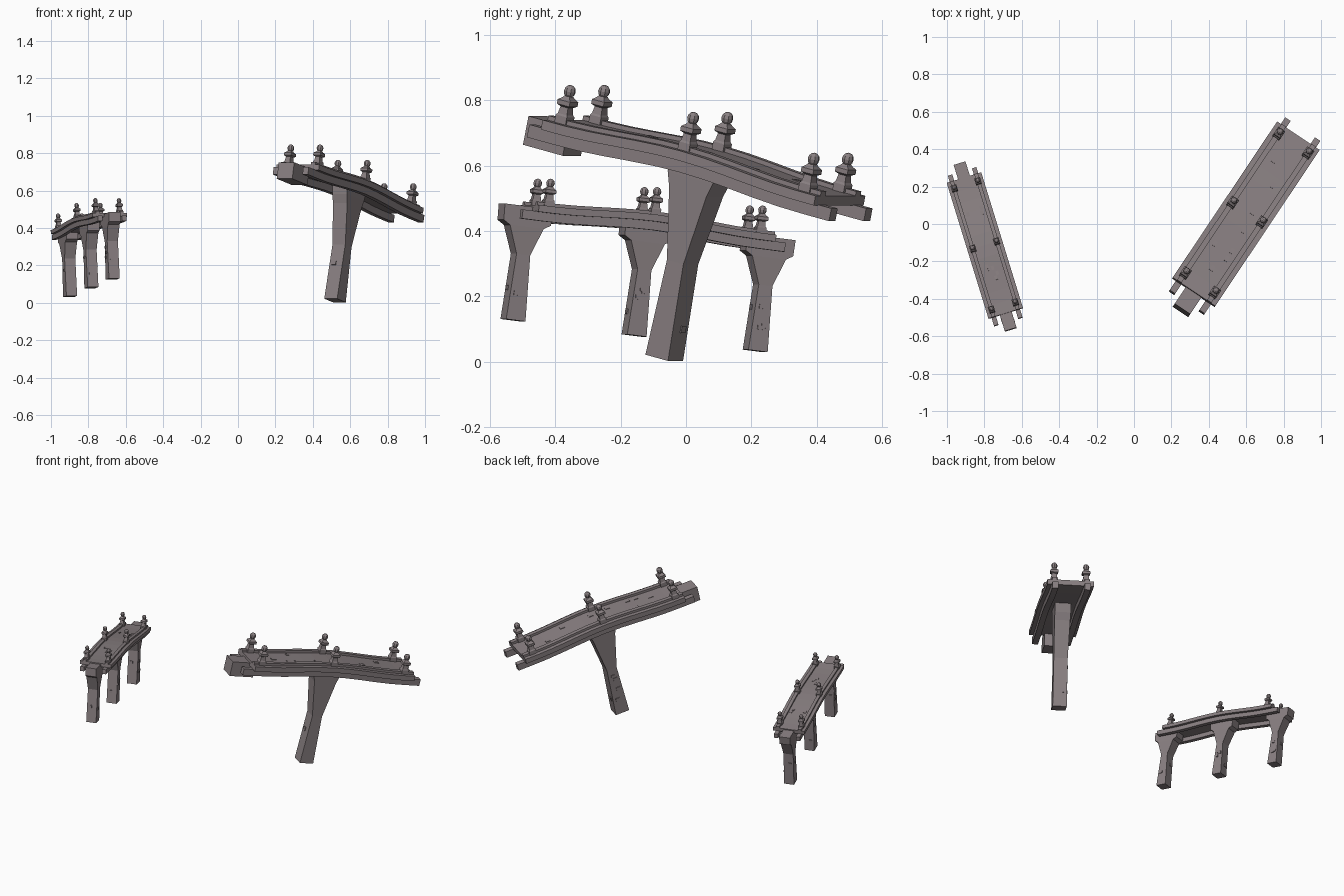
import bpy, bmesh, math, random
from mathutils import Matrix, Vector

if "Cube" in bpy.data.objects:
    bpy.data.objects.remove(bpy.data.objects["Cube"])

random.seed(4)
stone = bpy.data.materials.new("grey_stone")
stone.diffuse_color = (0.25, 0.215, 0.222, 1)
stone.use_nodes = True
stone.node_tree.nodes["Principled BSDF"].inputs["Base Color"].default_value = stone.diffuse_color


def finish(name, bm, matrix):
    bmesh.ops.recalc_face_normals(bm, faces=bm.faces)
    me = bpy.data.meshes.new(name)
    bm.to_mesh(me)
    bm.free()
    me.transform(matrix)
    me.materials.append(stone)
    ob = bpy.data.objects.new(name, me)
    bpy.context.collection.objects.link(ob)


def loft(bm, rings):
    """Skin a list of equal point rings and cap both ends."""
    vs = [[bm.verts.new(p) for p in r] for r in rings]
    n = len(vs[0])
    for a, b in zip(vs, vs[1:]):
        for i in range(n):
            j = (i + 1) % n
            bm.faces.new((a[i], a[j], b[j], b[i]))
    bm.faces.new(vs[0])
    bm.faces.new(vs[-1][::-1])


def arch(x):
    """Height of the gently humped deck at a point along it."""
    u = min(abs(x) / 0.46, 1)
    return -0.022 * (1 - math.cos(math.pi * u)) / 2


def strip(bm, x0, x1, y0, y1, z0, z1, n=12):
    rings = []
    for i in range(n + 1):
        x = x0 + (x1 - x0) * i / n
        h = arch(x)
        rings.append([(x, y0, z0 + h), (x, y1, z0 + h), (x, y1, z1 + h), (x, y0, z1 + h)])
    loft(bm, rings)


def square(cx, cy, z, hx, hy):
    return [(cx - hx, cy - hy, z), (cx + hx, cy - hy, z), (cx + hx, cy + hy, z), (cx - hx, cy + hy, z)]


def box(bm, c, size):
    m = Matrix.Translation(c) @ Matrix.Diagonal((*size, 1))
    bmesh.ops.create_cube(bm, size=1, matrix=m)


# square post outline: (height, half width)
POST = [(-0.01, .021), (.024, .021), (.030, .017), (.052, .014), (.058, .023),
        (.072, .023), (.080, .014), (.086, .010)]


def bridge(tag, origin, angle, pitch, scale, columns, blocks, col):
    place = (Matrix.Translation(origin) @ Matrix.Rotation(math.radians(angle), 4, 'Z')
             @ Matrix.Rotation(math.radians(pitch), 4, 'Y'))
    scaled = place @ Matrix.Diagonal((*scale, 1))

    # walkway slab
    bm = bmesh.new()
    strip(bm, -.51, .52, -.137, .137, -.03, 0)
    finish(tag + "_deck", bm, scaled)

    # raised curbs and the beams underneath
    for side in (-1, 1):
        bm = bmesh.new()
        strip(bm, -.51, .52, side * .082, side * .110, -.01, .014)
        finish(tag + "_curb", bm, scaled)
        bm = bmesh.new()
        strip(bm, -.57, .57, side * .078, side * .113, -.068, -.028)
        finish(tag + "_beam", bm, scaled)

    # posts with ball finials
    for x in (-.46, 0, .46):
        for y in (-.094, .094):
            bm = bmesh.new()
            loft(bm, [square(x, y, z + arch(x), h, h) for z, h in POST])
            m = Matrix.Translation((x, y, .101 + arch(x))) @ Matrix.Diagonal((1, 1, 1.1, 1))
            bmesh.ops.create_uvsphere(bm, u_segments=8, v_segments=6, radius=.0185, matrix=m)
            finish(tag + "_post", bm, scaled)

    # loose paving plates, barely proud of the deck
    bm = bmesh.new()
    for i in range(8):
        x = random.uniform(-.4, .4)
        box(bm, (x, random.uniform(-.06, .06), arch(x)), (.03, .022, .006))
    finish(tag + "_paving", bm, scaled)

    # columns: flared head, narrow waist, wider foot
    for cx in columns:
        bm = bmesh.new()
        loft(bm, [square(cx, 0, z, hx, hy) for z, hx, hy in col])
        finish(tag + "_column", bm, place)
        # chipped bricks on the column faces
        bm = bmesh.new()
        (zw, hw, dw), (zf, hf, df) = col[-2], col[-1]
        for k in range(4):
            f = random.uniform(.1, .8)
            z, d = zw + (zf - zw) * f, dw + (df - dw) * f
            box(bm, (cx + random.uniform(-.5, .5) * hw, random.choice((-1, 1)) * d, z),
                (hw * .8, .008, hw * .6))
        for sgn in (-1, 1):
            f = random.uniform(.2, .7)
            box(bm, (cx + sgn * (hw + (hf - hw) * f), dw * .3, zw + (zf - zw) * f),
                (.008, dw * .6, hw * .7))
        finish(tag + "_column_brick", bm, place)

    # broken-off column heads left at a deck end
    for x0, x1, z0, z1, hy in blocks:
        bm = bmesh.new()
        loft(bm, [square((x0 + x1) / 2, 0, z, (x1 - x0) / 2, hy) for z in (z0, z1)])
        finish(tag + "_end_block", bm, place)


# large tilted bridge on a single column
bridge("large_bridge", (0.60, 0.055, 0.646), 56.2, 13, (1, 1, 1), [0],
       [(-.62, -.47, -.125, -.035, .05)],
       [(-.028, .095, .047), (-.085, .085, .047), (-.13, .07, .046),
        (-.35, .031, .041), (-.65, .0425, .0415)])

# small bridge on three columns
bridge("small_bridge", (-0.797, -0.116, 0.45), 107.1, 6.9, (.742, .705, .70), [-.39, 0, .39],
       [],
       [(-.022, .078, .033), (-.072, .076, .033), (-.085, .054, .033),
        (-.17, .022, .030), (-.372, .031, .030)])
